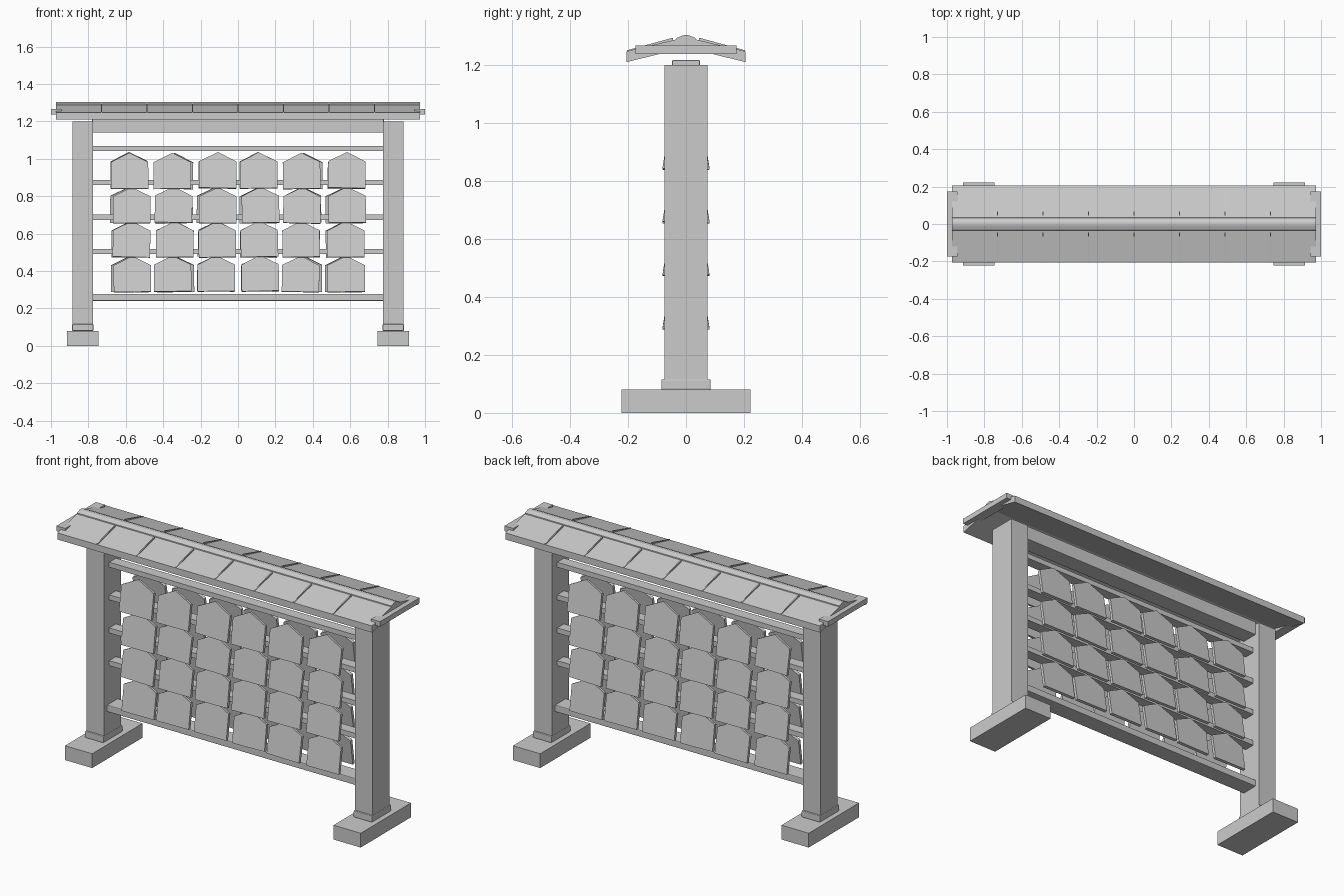
import bpy, bmesh, math, random
from mathutils import Matrix, Vector

if "Cube" in bpy.data.objects:
    bpy.data.objects.remove(bpy.data.objects["Cube"])

random.seed(4)


def make(name, bm, bevel=0.0):
    bmesh.ops.recalc_face_normals(bm, faces=bm.faces)
    me = bpy.data.meshes.new(name)
    bm.to_mesh(me)
    bm.free()
    ob = bpy.data.objects.new(name, me)
    bpy.context.collection.objects.link(ob)
    if bevel:
        m = ob.modifiers.new("bevel", 'BEVEL')
        m.width = bevel
        m.segments = 2
    return ob


def box(name, x0, x1, y0, y1, z0, z1, bevel=0.0):
    bm = bmesh.new()
    bmesh.ops.create_cube(bm, size=1)
    for v in bm.verts:
        v.co = ((x0 + x1) / 2 + v.co.x * (x1 - x0),
                (y0 + y1) / 2 + v.co.y * (y1 - y0),
                (z0 + z1) / 2 + v.co.z * (z1 - z0))
    return make(name, bm, bevel)


def prism(name, pts, direction, matrix=None):
    """Extrude a closed outline of 3D points along a direction."""
    bm = bmesh.new()
    f = bm.faces.new([bm.verts.new(p) for p in pts])
    r = bmesh.ops.extrude_face_region(bm, geom=[f])
    bmesh.ops.translate(bm, vec=direction,
                        verts=[g for g in r["geom"] if isinstance(g, bmesh.types.BMVert)])
    if matrix:
        bm.transform(matrix)
    return make(name, bm)


def along_x(name, yz, x0, x1):
    return prism(name, [(x0, y, z) for y, z in yz], Vector((x1 - x0, 0, 0)))


# Feet, posts and post collars
for s, side in ((-1, "left"), (1, "right")):
    cx = s * 0.83
    box(side + "_foot", cx - 0.084, cx + 0.084, -0.222, 0.222, 0, 0.08)
    box(side + "_post", cx - 0.055, cx + 0.055, -0.075, 0.075, 0.06, 1.2)
    box(side + "_collar", cx - 0.057, cx + 0.057, -0.085, 0.085, 0.08, 0.116, 0.004)

# Beam under the roof, hanging rails and bottom rail
box("top_beam", -0.78, 0.78, -0.048, 0.048, 1.14, 1.217, 0.004)
for i, z in enumerate((1.055, 0.873, 0.688, 0.505)):
    box(f"hanging_rail_{i + 1}", -0.78, 0.78, -0.03, 0.03, z - 0.014, z + 0.014)
box("bottom_rail", -0.78, 0.78, -0.048, 0.048, 0.24, 0.278, 0.004)

# Roof slab and ridge cap
along_x("roof", [(-0.205, 1.21), (-0.205, 1.247), (0, 1.296), (0.205, 1.247),
                 (0.205, 1.21), (0, 1.26)], -0.972, 0.972)
along_x("ridge_cap", [(-0.035, 1.284), (-0.033, 1.293), (-0.008, 1.303), (0.008, 1.303),
                      (0.033, 1.293), (0.035, 1.284)], -0.972, 0.972)

# Raised seams on both roof slopes
for s in (-1, 1):
    for i in range(-3, 4):
        x = i * 0.243
        along_x("roof_seam", [(s * 0.045, 1.28), (s * 0.045, 1.294),
                              (s * 0.203, 1.251), (s * 0.203, 1.24)], x - 0.003, x + 0.003)

# Cross bars poking out of the roof ends
for s in (-1, 1):
    xs = sorted((s * 0.945, s * 1.0))
    box("roof_end_bar", xs[0], xs[1], -0.174, 0.174, 1.238, 1.267)

# House-shaped plaques hung on both faces, leaning outward at the bottom
outline = [(-0.1, -0.2), (0.1, -0.2), (0.1, -0.052), (0, 0), (-0.1, -0.052)]
for row in range(4):
    for col in range(6):
        x = -0.575 + col * 0.23 + random.uniform(-0.01, 0.01)
        z = 1.032 - row * 0.184 + random.uniform(-0.003, 0.003)
        roll = math.radians(random.uniform(-1.5, 1.5))
        place = (Matrix.Translation((x, -0.035, z))
                 @ Matrix.Rotation(math.radians(-9), 4, 'X')
                 @ Matrix.Rotation(roll, 4, 'Y'))
        for side, turn in (("front", 0), ("back", math.pi)):
            prism(side + "_plaque", [(px, 0, pz * 0.97) for px, pz in outline],
                  Vector((0, -0.016, 0)), Matrix.Rotation(turn, 4, 'Z') @ place)
